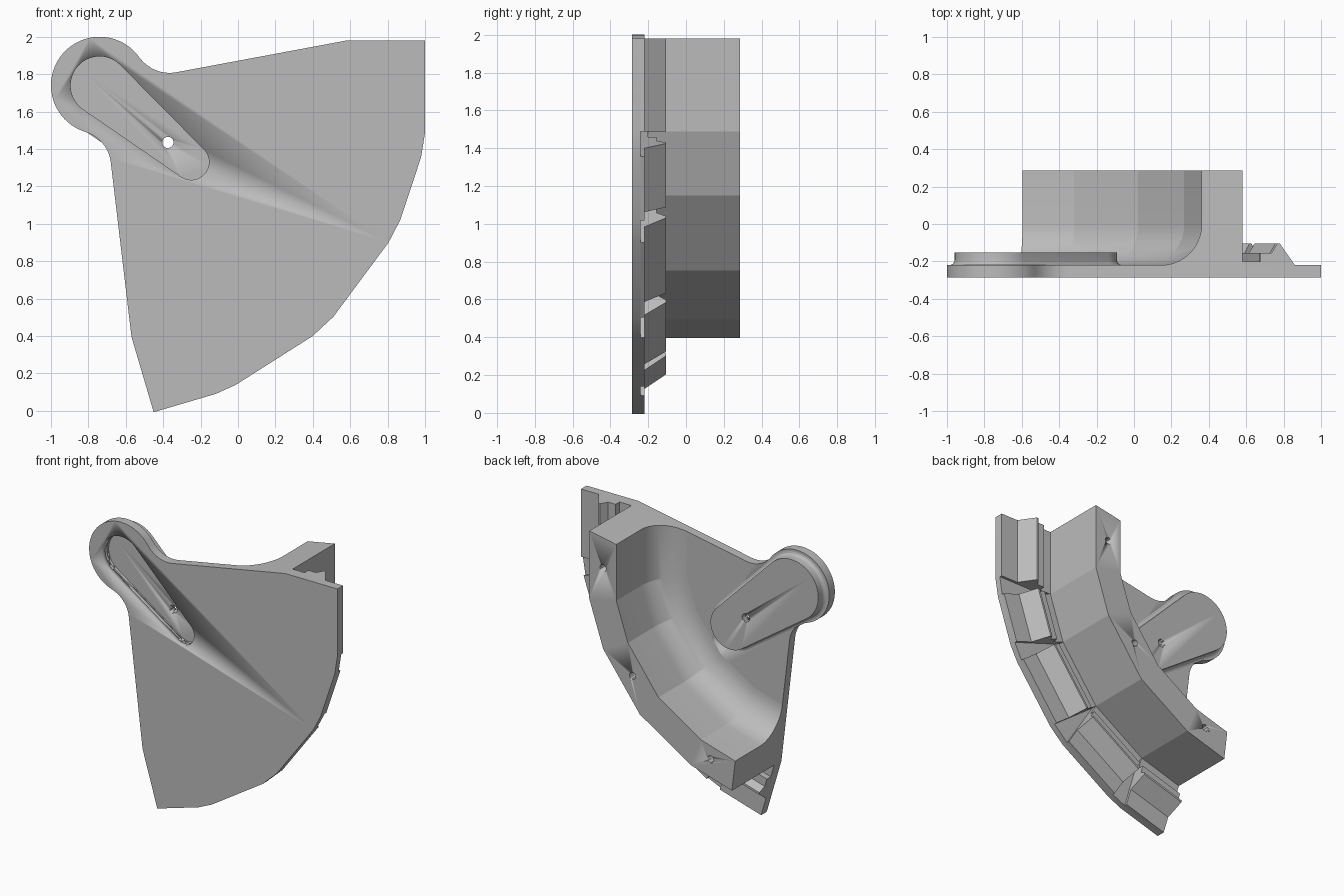
import bpy, bmesh, math
from mathutils import Vector

if "Cube" in bpy.data.objects:
    bpy.data.objects.remove(bpy.data.objects["Cube"])

grey = bpy.data.materials.new("plain_grey")
grey.use_nodes = True
grey.diffuse_color = (0.5, 0.5, 0.5, 1)
grey.node_tree.nodes["Principled BSDF"].inputs["Base Color"].default_value = (0.5, 0.5, 0.5, 1)

PIVOT = Vector((-0.74, 1.74))
CORNERS = [10.8, 26, 47.2, 68]          # bend angles of the rim, clockwise from +x
R_OUT, R_IN, FILLET = 1.344, 1.122, 0.22
FRONT, NOTCH, BACK, RIM = -0.285, -0.24, -0.22, 0.285
BAND = 0.42                             # plate width outside the wall


def polar(center, r, deg):
    a = math.radians(deg)
    return Vector((center[0] + r * math.cos(a), center[1] + r * math.sin(a)))


def arc(center, r, a0, a1, n):
    return [polar(center, r, a0 + (a1 - a0) * i / n) for i in range(n + 1)]


def loft(name, rings, smooth=True):
    """Solid through equal-length rings of 3D points, capped at both ends."""
    bm = bmesh.new()
    loops = [[bm.verts.new(p) for p in ring] for ring in rings]
    for a, b in zip(loops, loops[1:]):
        for i in range(len(a)):
            j = (i + 1) % len(a)
            bm.faces.new((a[i], a[j], b[j], b[i]))
    bm.faces.new(loops[0])
    bm.faces.new(loops[-1])
    bmesh.ops.recalc_face_normals(bm, faces=bm.faces)
    mesh = bpy.data.meshes.new(name)
    bm.to_mesh(mesh)
    bm.free()
    mesh.materials.append(grey)
    ob = bpy.data.objects.new(name, mesh)
    bpy.context.collection.objects.link(ob)
    if smooth:
        bpy.ops.object.select_all(action='DESELECT')
        bpy.context.view_layer.objects.active = ob
        ob.select_set(True)
        bpy.ops.object.shade_smooth_by_angle(angle=math.radians(13))
    return ob


def prism(name, outline, y0, y1):
    return loft(name, [[(p[0], y, p[1]) for p in outline] for y in (y0, y1)])


def cut(ob, *cutters):
    for c in cutters:
        mod = ob.modifiers.new("cut", 'BOOLEAN')
        mod.operation, mod.solver, mod.object = 'DIFFERENCE', 'EXACT', c
        c.hide_render = True
        c.hide_viewport = True
        c.display_type = 'WIRE'


def meet(p, d, q, e):
    """Crossing of the lines p + t d and q + s e."""
    t = (q - p).cross(e) / d.cross(e)
    return p + d * t


# Straight plate edges that also trim both ends of the wall
TOP_EDGE = Vector((-0.33, 1.81)), Vector((0.91, 0.17))
LEFT_EDGE = Vector((-0.68, 1.33)), Vector((0.11, -0.93))


def rim_path(r):
    pts = [polar(PIVOT, r, -a) for a in CORNERS]
    first = meet(pts[0], Vector((0, 1)), *TOP_EDGE)
    last = meet(pts[-1], polar((0, 0), 1, -163.6), *LEFT_EDGE)
    return [first] + pts + [last]


# Plate: stepped outer edge, rounded pivot ear blended with two hollow arcs
path = rim_path(R_OUT)
segments = []
for a, b in zip(path, path[1:]):
    d = (b - a).normalized()
    segments.append((a, b, Vector((-d.y, d.x))))

ear = (arc((-0.871, 1.307), 0.192, 6.9, 73.2, 10)
       + arc(PIVOT, 0.26, 253.2, 35.2, 36)[1:]
       + arc((-0.366, 2.004), 0.197, -144.8, -79.5, 10)[1:])


def plate_outline(notched):
    pts = [path[0]]
    for a, b, n in segments:
        pts += [a + n * BAND, b + n * BAND]
        if notched or b is path[-1]:
            pts.append(b)
    return pts + ear


plate_front = prism("plate_front", plate_outline(False), FRONT, NOTCH)
plate_back = prism("plate_back", plate_outline(True), NOTCH - 0.01, BACK)

# Wall: cross-section (radius, y) with a large inner fillet
section = [(R_OUT, BACK), (R_OUT, RIM), (R_IN, RIM)]
section += [(R_IN - FILLET + p.x, p.y) for p in arc((0, 0), FILLET, 0, -90, 10)]
paths = [(rim_path(r), y) for r, y in section]
wall = loft("curved_wall", [[(p[i].x, y, p[i].y) for p, y in paths] for i in range(len(path))])

# Blind screw holes in the wall rim
for i, angle in enumerate((0, 36.6, 73.6)):
    hole = prism(f"rim_hole_cutter_{i}", arc(polar(PIVOT, 1.21, -angle), 0.025, 0, 345, 23),
                 RIM - 0.12, RIM + 0.05)
    cut(wall, hole)

# Snap ridges, one along each straight run outside the wall
ridge = [(0, -0.23), (0, -0.2), (0.095, -0.2), (0.095, -0.155), (0.155, -0.155),
         (0.185, -0.105), (0.2, -0.105), (0.28, BACK), (0.28, -0.23)]
for i, (a, b, n) in enumerate(segments):
    loft(f"snap_ridge_{i + 1}",
         [[(e.x + n.x * d, y, e.y + n.y * d) for d, y in ridge] for e in (a, b)])


# Tapered arm: raised pad at the back, matching recess at the front
ARM_TIP = Vector((-0.25, 1.33))


def arm_outline(grow):
    r0, r1 = 0.155 + grow, 0.095 + grow
    v = ARM_TIP - PIVOT
    axis = math.degrees(math.atan2(v.y, v.x))
    t = math.degrees(math.acos((r0 - r1) / v.length))
    return (arc(PIVOT, r0, axis + t, axis + 360 - t, 30)
            + arc(ARM_TIP, r1, axis - t, axis + t, 24))


profile = [(0.09, -0.23), (0.09, BACK), (0.079, -0.217), (0.071, -0.21),
           (0.066, -0.202), (0.064, -0.19), (0.064, -0.152)]
pad = loft("arm_pad", [[(p.x, y, p.y) for p in arm_outline(g)] for g, y in profile])

recess = prism("arm_recess_cutter", arm_outline(0), FRONT - 0.1, -0.21)
pin = prism("pin_hole_cutter", arc((-0.375, 1.435), 0.03, 0, 345, 23), -0.5, 0.1)
for part in (plate_front, plate_back, pad):
    cut(part, recess, pin)
